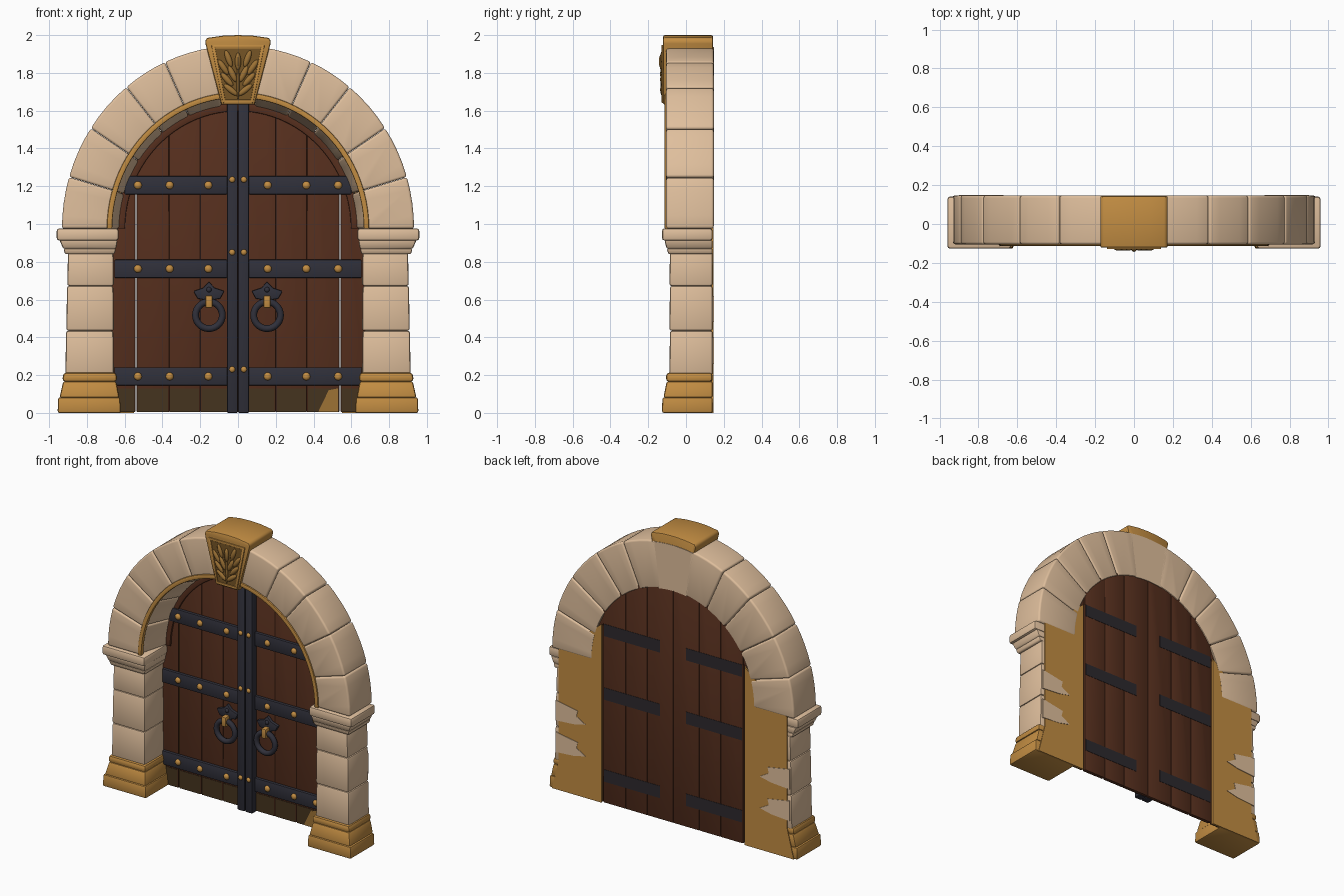
import bpy, bmesh
from math import sin, cos, radians, sqrt, pi
from mathutils import Matrix, Vector

cube = bpy.data.objects.get("Cube")
if cube:
    bpy.data.objects.remove(cube, do_unlink=True)


def material(name, rgb, rough=0.8):
    m = bpy.data.materials.new(name)
    m.use_nodes = True
    m.diffuse_color = (*rgb, 1)
    bsdf = next(n for n in m.node_tree.nodes if n.type == 'BSDF_PRINCIPLED')
    bsdf.inputs["Base Color"].default_value = (*rgb, 1)
    bsdf.inputs["Roughness"].default_value = rough
    return m


STONE = material("pale_stone", (0.74, 0.52, 0.335))
GOLD = material("ochre_stone", (0.54, 0.265, 0.055))
AGED = material("aged_ochre", (0.34, 0.17, 0.036))
RECESS = material("dark_ochre", (0.18, 0.09, 0.019))
WOOD = material("brown_wood", (0.095, 0.029, 0.013))
DUSTY = material("dusty_wood", (0.06, 0.033, 0.013))
IRON = material("dark_iron", (0.03, 0.03, 0.043))
STAIN = material("iron_stain", (0.026, 0.022, 0.027))

SPRING = 0.975   # height where the arch begins
RISE = 1.04      # vertical stretch of the arch
BACK = 0.147


def finish(name, bm, mat, bevel=0.0, segments=2):
    bmesh.ops.recalc_face_normals(bm, faces=bm.faces[:])
    if bevel:
        edges = [e for e in bm.edges if e.calc_face_angle(0) > radians(28)]
        bmesh.ops.bevel(bm, geom=edges, offset=bevel, segments=segments,
                        profile=0.5, affect='EDGES', clamp_overlap=True)
    me = bpy.data.meshes.new(name)
    bm.to_mesh(me)
    bm.free()
    me.materials.append(mat)
    ob = bpy.data.objects.new(name, me)
    bpy.context.collection.objects.link(ob)
    bpy.ops.object.select_all(action='DESELECT')
    ob.select_set(True)
    bpy.context.view_layer.objects.active = ob
    bpy.ops.object.shade_smooth_by_angle(angle=radians(35))


def loft(name, rings, mat, bevel=0.0, segments=2):
    """Skin a row of equal cross-sections and cap both ends."""
    bm = bmesh.new()
    vs = [[bm.verts.new(p) for p in ring] for ring in rings]
    n = len(rings[0])
    for a, b in zip(vs, vs[1:]):
        for i in range(n):
            j = (i + 1) % n
            bm.faces.new((a[i], a[j], b[j], b[i]))
    bm.faces.new(vs[0])
    bm.faces.new(vs[-1])
    finish(name, bm, mat, bevel, segments)


def plate(name, pts, y0, y1, mat, bevel=0.0):
    """Extrude an x-z outline from y0 to y1."""
    loft(name, [[(x, y, z) for x, z in pts] for y in (y0, y1)], mat, bevel)


def bar(name, x0, x1, z0, z1, y0, y1, mat, bevel=0.0):
    plate(name, [(x0, z0), (x1, z0), (x1, z1), (x0, z1)], y0, y1, mat, bevel)


def tiers(name, side, levels, mat, bevel):
    """Stack of rectangles (z, inner x, outer x, front y) flush at the back."""
    rings = [[(side * a, f, z), (side * b, f, z), (side * b, BACK - 0.006, z),
              (side * a, BACK - 0.006, z)] for z, a, b, f in levels]
    loft(name, rings, mat, bevel)


def arc(r, deg, y):
    a = radians(deg)
    return (r * cos(a), y, SPRING + RISE * r * sin(a))


def arch_band(name, r0, r1, y0, y1, mat, bevel=0.0):
    rings = [[arc(r0, d, y0), arc(r1, d, y0), arc(r1, d, y1), arc(r0, d, y1)]
             for d in range(0, 181, 4)]
    loft(name, rings, mat, bevel)


def blob(name, loc, scale, tilt, mat):
    bm = bmesh.new()
    bmesh.ops.create_uvsphere(bm, u_segments=12, v_segments=8, radius=1)
    bm.transform(Matrix.Translation(loc) @ Matrix.Rotation(tilt, 4, 'Y')
                 @ Matrix.Diagonal((*scale, 1)))
    finish(name, bm, mat)


# Arch stones, mirrored about the keystone
JOINTS = [0, 16.4, 33.3, 50.6, 65.5, 82]
for side, label in ((1, "left"), (-1, "right")):
    for k, (a, b) in enumerate(zip(JOINTS, JOINTS[1:])):
        steps = [a + 0.05 + (b - a - 0.1) * i / 4 for i in range(5)]
        rings = []
        for y, inner in ((-0.105, 0.688), (BACK, 0.62)):
            ring = [arc(0.932, d, y) for d in steps] + [arc(inner, d, y) for d in steps[::-1]]
            rings.append([(side * x, yy, z) for x, yy, z in ring])
        loft(f"{label}_arch_stone_{k + 1}", rings, STONE, 0.013, 3)

    # Column stones
    for k, (z0, z1) in enumerate(((0.2, 0.435), (0.435, 0.672), (0.672, 0.85))):
        tiers(f"{label}_column_stone_{k + 1}", side,
              [(z0, 0.657, 0.914 - k * 0.005, -0.088),
               (z1, 0.66, 0.91 - k * 0.005, -0.085)], STONE, 0.012)
    # Capital
    tiers(f"{label}_capital_neck", side,
          [(0.84, 0.655, 0.915, -0.093), (0.87, 0.645, 0.925, -0.102)], STONE, 0.008)
    tiers(f"{label}_capital_flare", side,
          [(0.868, 0.645, 0.925, -0.102), (0.915, 0.637, 0.945, -0.115)], STONE, 0.01)
    tiers(f"{label}_capital_slab", side,
          [(0.912, 0.632, 0.96, -0.127), (0.977, 0.632, 0.96, -0.127)], STONE, 0.014)
    # Plinth
    tiers(f"{label}_plinth_foot", side,
          [(0, 0.62, 0.955, -0.127), (0.082, 0.625, 0.952, -0.125)], GOLD, 0.01)
    tiers(f"{label}_plinth_slope", side,
          [(0.08, 0.628, 0.945, -0.12), (0.168, 0.645, 0.925, -0.102)], GOLD, 0.012)
    tiers(f"{label}_plinth_ring", side,
          [(0.165, 0.64, 0.93, -0.106), (0.213, 0.643, 0.925, -0.104)], GOLD, 0.016)

    # Rear jamb with rough stone ends
    jamb = [(0.55, 0), (0.93, 0), (0.88, 0.2), (0.88, 0.98), (0.72, 1.0),
            (0.66, 1.15), (0.55, 1.24)]
    plate(f"{label}_rear_jamb", [(side * x, z) for x, z in jamb], 0.131, 0.145, GOLD)
    for k, z in enumerate((0.26, 0.48)):
        rough = [(0.9, z), (0.76, z + 0.01), (0.67, z + 0.03), (0.74, z + 0.07),
                 (0.73, z + 0.11), (0.9, z + 0.14)]
        plate(f"{label}_rear_stone_{k + 1}", [(side * x, zz) for x, zz in rough],
              0.14, 0.148, STONE)

# Keystone, with a plain stone face at the rear
top = [(0.175, 1.965), (0.165, 1.985), (0.08, 1.997), (0, 2.0)]
half = [(0.088, 1.632)] + top
outline = half + [(-x, z) for x, z in half[::-1] if x > 0]
plate("keystone", outline, -0.122, BACK - 0.003, GOLD, 0.01)
rear = [arc(r, d, 0) for r, degs in ((0.62, range(80, 101, 4)), (0.925, range(100, 79, -4)))
        for d in degs]
plate("keystone_rear", [(x, z) for x, _, z in rear], BACK - 0.01, BACK, STONE)
plate("keystone_panel", [(-0.067, 1.66), (0.067, 1.66), (0.125, 1.93), (-0.125, 1.93)],
      -0.124, -0.118, RECESS)
panel_sides = [((-0.074, 1.65), (-0.131, 1.94)), ((0.074, 1.65), (0.131, 1.94)),
               ((-0.074, 1.65), (0.074, 1.65)), ((-0.131, 1.94), (0.131, 1.94))]
for k, (p, q) in enumerate(panel_sides):
    d = Vector((q[0] - p[0], q[1] - p[1])).normalized() * 0.008
    n = Vector((-d.y, d.x))
    a, b = Vector(p) - d, Vector(q) + d
    plate(f"keystone_border_{k + 1}", [a + n, b + n, b - n, a - n], -0.129, -0.118, GOLD, 0.003)

# Carved leaf spray
leaves = [(0, 1.86, 0, 0.021)]
for z, x, tilt in ((1.71, 0.038, 52), (1.765, 0.058, 42), (1.83, 0.078, 34),
                   (1.875, 0.05, 20), (1.795, 0.03, 25)):
    leaves += [(x, z, tilt, 0.014), (-x, z, -tilt, 0.014)]
for k, (x, z, tilt, bulge) in enumerate(leaves):
    blob(f"carved_leaf_{k + 1}", (x, -0.123, z), (0.016, bulge, 0.047), radians(tilt), AGED)
blob("carved_stem", (0, -0.123, 1.745), (0.009, 0.012, 0.085), 0, AGED)

# Gilded arch moulding and wooden arch frame
arch_band("arch_trim", 0.666, 0.694, -0.113, -0.085, GOLD, 0.006)
arch_band("door_frame", 0.598, 0.64, 0.108, 0.135, WOOD, 0.006)

# Door planks, cut to the arch
SPLITS = [(0, 0.2), (0.2, 0.365), (0.365, 0.537), (0.543, 0.675)]
for side, label in ((1, "left"), (-1, "right")):
    for k, (a, b) in enumerate(SPLITS):
        xs = [b + (a - b) * i / 4 for i in range(5)]
        crown = [(x, SPRING + RISE * sqrt(max(0, 0.645 ** 2 - x * x))) for x in xs]
        pts = [(a, 0.004), (b, 0.004)] + crown
        plate(f"{label}_plank_{k + 1}", [(side * x, z) for x, z in pts],
              0.12, 0.142 if k < 3 else 0.132, WOOD, 0.005)
    # Dusty foot of the door
    for k, (a, b) in enumerate(SPLITS):
        bar(f"{label}_dusty_foot_{k + 1}", side * (a + 0.006), side * (b - 0.006),
            0.006, 0.13, 0.117, 0.122, DUSTY)

    # Meeting stile and iron straps
    bar(f"{label}_centre_bar", side * 0.002, side * 0.058, 0, 1.65, 0.073, 0.125, IRON, 0.006)
    for k, (z, reach) in enumerate(((0.193, 0.655), (0.763, 0.655), (1.205, 0.6))):
        bar(f"{label}_strap_{k + 1}", side * 0.055, side * reach, z - 0.048, z + 0.048,
            0.1, 0.125, IRON, 0.006)
        bar(f"{label}_rear_strap_{k + 1}", side * 0.1, side * 0.53, z - 0.042, z + 0.042,
            0.138, 0.144, STAIN)
        for j, x in enumerate((0.157, 0.362, 0.53)):
            blob(f"{label}_strap_stud_{k + 1}_{j + 1}", (side * x, 0.098, z),
                 (0.021, 0.016, 0.021), 0, GOLD)
    for k, z in enumerate((0.23, 0.85, 1.235)):
        blob(f"{label}_bar_stud_{k + 1}", (side * 0.031, 0.072, z),
             (0.016, 0.012, 0.016), 0, GOLD)

    # Ring handle
    cx = side * 0.154
    back = [(0, 0.695), (0.03, 0.662), (0.082, 0.645), (0.06, 0.605), (0.03, 0.6), (0, 0.56)]
    back += [(-x, z) for x, z in back[-2:0:-1]]
    plate(f"{label}_handle_plate", [(cx + x, z) for x, z in back], 0.1, 0.125, IRON, 0.005)
    bpy.ops.mesh.primitive_torus_add(location=(cx, 0.085, 0.517), rotation=(pi / 2, 0, 0),
                                     major_radius=0.071, minor_radius=0.018,
                                     major_segments=28, minor_segments=10)
    ring = bpy.context.object
    ring.name = f"{label}_handle_ring"
    ring.data.materials.append(IRON)
    bpy.ops.object.shade_smooth()
    bar(f"{label}_handle_clasp", cx - 0.018, cx + 0.018, 0.555, 0.622, 0.058, 0.11, GOLD, 0.007)
    blob(f"{label}_handle_stud", (cx, 0.098, 0.652), (0.014, 0.012, 0.014), 0, IRON)

# Worn corner of the door
plate("worn_corner", [(0.425, 0.006), (0.53, 0.006), (0.53, 0.13), (0.48, 0.12)],
      0.1155, 0.12, AGED)
